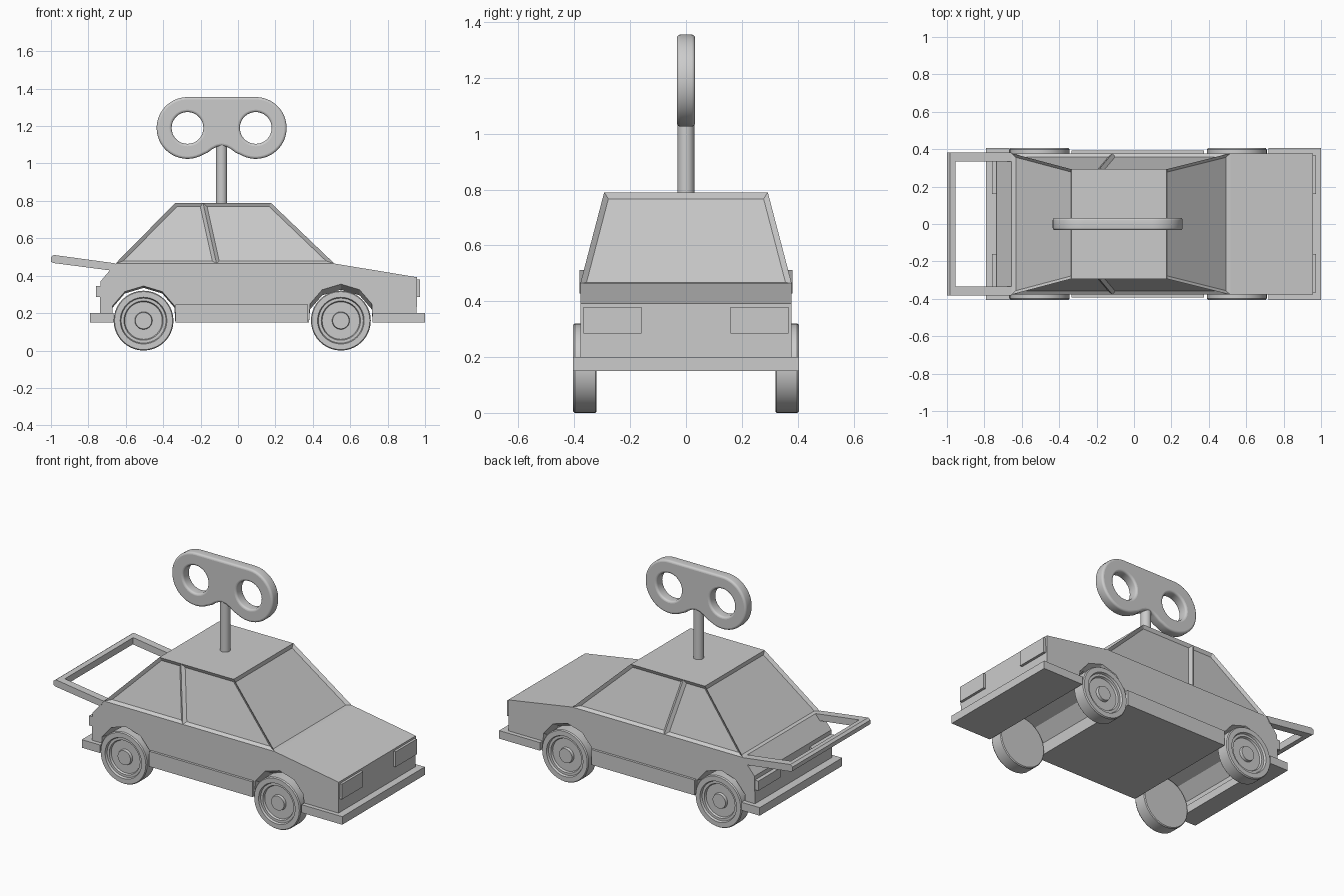
import bpy, bmesh
from math import cos, sin, pi, radians
from mathutils import Matrix

cube = bpy.data.objects.get("Cube")
if cube:
    bpy.data.objects.remove(cube)

GREY = (0.6, 0.6, 0.6, 1)
mat = bpy.data.materials.new("plain grey")
mat.use_nodes = True
mat.diffuse_color = GREY
mat.node_tree.nodes["Principled BSDF"].inputs["Base Color"].default_value = GREY


def finish(name, bm, smooth=False):
    bmesh.ops.recalc_face_normals(bm, faces=bm.faces)
    mesh = bpy.data.meshes.new(name)
    bm.to_mesh(mesh)
    bm.free()
    ob = bpy.data.objects.new(name, mesh)
    bpy.context.collection.objects.link(ob)
    ob.data.materials.append(mat)
    if smooth:
        shade(ob)
    return ob


def shade(ob):
    bpy.ops.object.select_all(action='DESELECT')
    ob.select_set(True)
    bpy.context.view_layer.objects.active = ob
    bpy.ops.object.shade_smooth_by_angle(angle=radians(35))


def loft(name, sections):
    """Skin matching xz outlines, each given as (y, points)."""
    bm = bmesh.new()
    rings = [[bm.verts.new((x, y, z)) for x, z in pts] for y, pts in sections]
    n = len(rings[0])
    for a, b in zip(rings, rings[1:]):
        for i in range(n):
            j = (i + 1) % n
            bm.faces.new((a[i], a[j], b[j], b[i]))
    bm.faces.new(rings[0])
    bm.faces.new(rings[-1])
    return finish(name, bm)


def box(name, x0, x1, y0, y1, z0, z1):
    rect = [(x0, z0), (x1, z0), (x1, z1), (x0, z1)]
    return loft(name, [(y0, rect), (y1, rect)])


# Lower body, with wheel tunnels that flare open at the sides
REAR_X, FRONT_X, AXLE_Z = -0.505, 0.55, 0.16
ARCH = [(-0.17, 0.15), (-0.165, 0.25), (-0.1, 0.325), (0, 0.355),
        (0.1, 0.325), (0.165, 0.25), (0.17, 0.15)]


def body_outline(rear_drop, front_drop):
    pts = [(-0.74, 0.15)]
    for cx, drop in ((REAR_X, rear_drop), (FRONT_X, front_drop)):
        pts += [(cx + x, z - (drop if z > 0.2 else 0)) for x, z in ARCH]
    return pts + [(0.955, 0.15), (0.957, 0.392), (0.515, 0.465),
                  (-0.655, 0.465), (-0.735, 0.37)]


outer, inner = body_outline(0.01, 0), body_outline(0.02, 0.03)
loft("lower_body", [(-0.378, outer), (-0.33, inner), (0.33, inner), (0.378, outer)])

# Cabin with recessed windows
bm = bmesh.new()
LOW, HIGH = (0.465, 0.378), (0.79, 0.293)


def corner(x, level, side):
    return bm.verts.new((x, side * level[1], level[0]))


low = {s: [corner(x, LOW, s) for x in (-0.655, -0.115, 0.515)] for s in (-1, 1)}
high = {s: [corner(x, HIGH, s) for x in (-0.335, -0.187, 0.175)] for s in (-1, 1)}
side_panes = [bm.faces.new((low[s][i], low[s][i + 1], high[s][i + 1], high[s][i]))
              for s in (-1, 1) for i in (0, 1)]
end_panes = [bm.faces.new((low[-1][i], low[1][i], high[1][i], high[-1][i]))
             for i in (0, 2)]
bm.faces.new(high[-1] + high[1][::-1])
bm.faces.new(low[-1] + low[1][::-1])
bmesh.ops.recalc_face_normals(bm, faces=bm.faces)
for panes in (side_panes, end_panes):
    bmesh.ops.inset_individual(bm, faces=panes, thickness=0.018, depth=-0.015,
                               use_even_offset=True)
finish("cabin", bm)

# Bumpers, sills and lamps
box("front_bumper", 0.72, 1.0, -0.405, 0.405, 0.15, 0.2)
box("rear_bumper", -0.79, -0.665, -0.405, 0.405, 0.15, 0.2)
for side, s in (("right", -1), ("left", 1)):
    box(side + "_sill", -0.335, 0.375, s * 0.36, s * 0.393, 0.15, 0.245)
    box(side + "_headlight", 0.95, 0.972, s * 0.16, s * 0.367, 0.285, 0.38)
    box(side + "_taillight", -0.76, -0.73, s * 0.16, s * 0.375, 0.285, 0.345)

# Rear push handle: two sloping arms and a cross bar
ARM = [(-0.655, 0.466), (-0.985, 0.511), (-1.0, 0.5), (-1.0, 0.475),
       (-0.988, 0.468), (-0.68, 0.428)]
BAR = [(-0.955, 0.507)] + ARM[1:5] + [(-0.958, 0.464)]
for side, s in (("right", -1), ("left", 1)):
    loft(side + "_handle_arm", [(s * 0.335, ARM), (s * 0.382, ARM)])
loft("handle_bar", [(-0.34, BAR), (0.34, BAR)])

# Wheels: (radius, y) profile spun about the axle
WHEEL = [(0, 0.32), (0.155, 0.32), (0.16, 0.325), (0.16, 0.398), (0.155, 0.405),
         (0.125, 0.405), (0.12, 0.392), (0.105, 0.392), (0.1, 0.38),
         (0.047, 0.38), (0.044, 0.397), (0, 0.397)]
for end, cx in (("rear", REAR_X), ("front", FRONT_X)):
    for side, s in (("right", -1), ("left", 1)):
        bm = bmesh.new()
        vs = [bm.verts.new((r, s * y, 0)) for r, y in WHEEL]
        edges = [bm.edges.new(p) for p in zip(vs, vs[1:])]
        bmesh.ops.spin(bm, geom=vs + edges, cent=(0, 0, 0), axis=(0, 1, 0),
                       angle=2 * pi, steps=40)
        bmesh.ops.remove_doubles(bm, verts=bm.verts, dist=0.0005)
        bmesh.ops.translate(bm, verts=bm.verts, vec=(cx, 0, AXLE_Z))
        finish(f"{end}_{side}_wheel", bm, smooth=True)

# Wind-up key: shaft and a two-hole grip
KEY_X, KEY_Z, LOBE = -0.0875, 1.19, 0.1825
bm = bmesh.new()
bmesh.ops.create_cone(bm, cap_ends=True, segments=32, radius1=0.03, radius2=0.03,
                      depth=0.34, matrix=Matrix.Translation((KEY_X, 0, 0.94)))
finish("key_shaft", bm, smooth=True)


def arc(cx, r, start, end, n):
    angles = [radians(start + (end - start) * i / n) for i in range(n + 1)]
    return [(cx + r * cos(a), r * sin(a)) for a in angles]


left_lobe = arc(-LOBE, 0.165, 90, 300, 32)
dip = [(-0.075, -0.132), (-0.05, -0.113), (-0.025, -0.1)]
half = left_lobe + dip
outline = half + [(0, -0.095)] + [(-x, z) for x, z in reversed(half)]
holes = [arc(c, 0.085, 0, 350, 35) for c in (-LOBE, LOBE)]
curve = bpy.data.curves.new("key_grip", 'CURVE')
curve.dimensions = '2D'
curve.fill_mode = 'BOTH'
curve.extrude = 0.02
curve.bevel_depth = 0.013
curve.bevel_resolution = 3
curve.offset = -0.013
for pts in [outline] + holes:
    sp = curve.splines.new('POLY')
    sp.points.add(len(pts) - 1)
    for p, (x, z) in zip(sp.points, pts):
        p.co = (x, z, 0, 1)
    sp.use_cyclic_u = True
grip = bpy.data.objects.new("key_grip", curve)
grip.location = (KEY_X, 0, KEY_Z)
grip.rotation_euler.x = pi / 2
bpy.context.collection.objects.link(grip)
bpy.ops.object.select_all(action='DESELECT')
grip.select_set(True)
bpy.context.view_layer.objects.active = grip
bpy.ops.object.convert(target='MESH')
grip = bpy.context.object
grip.data.materials.clear()
grip.data.materials.append(mat)
shade(grip)
